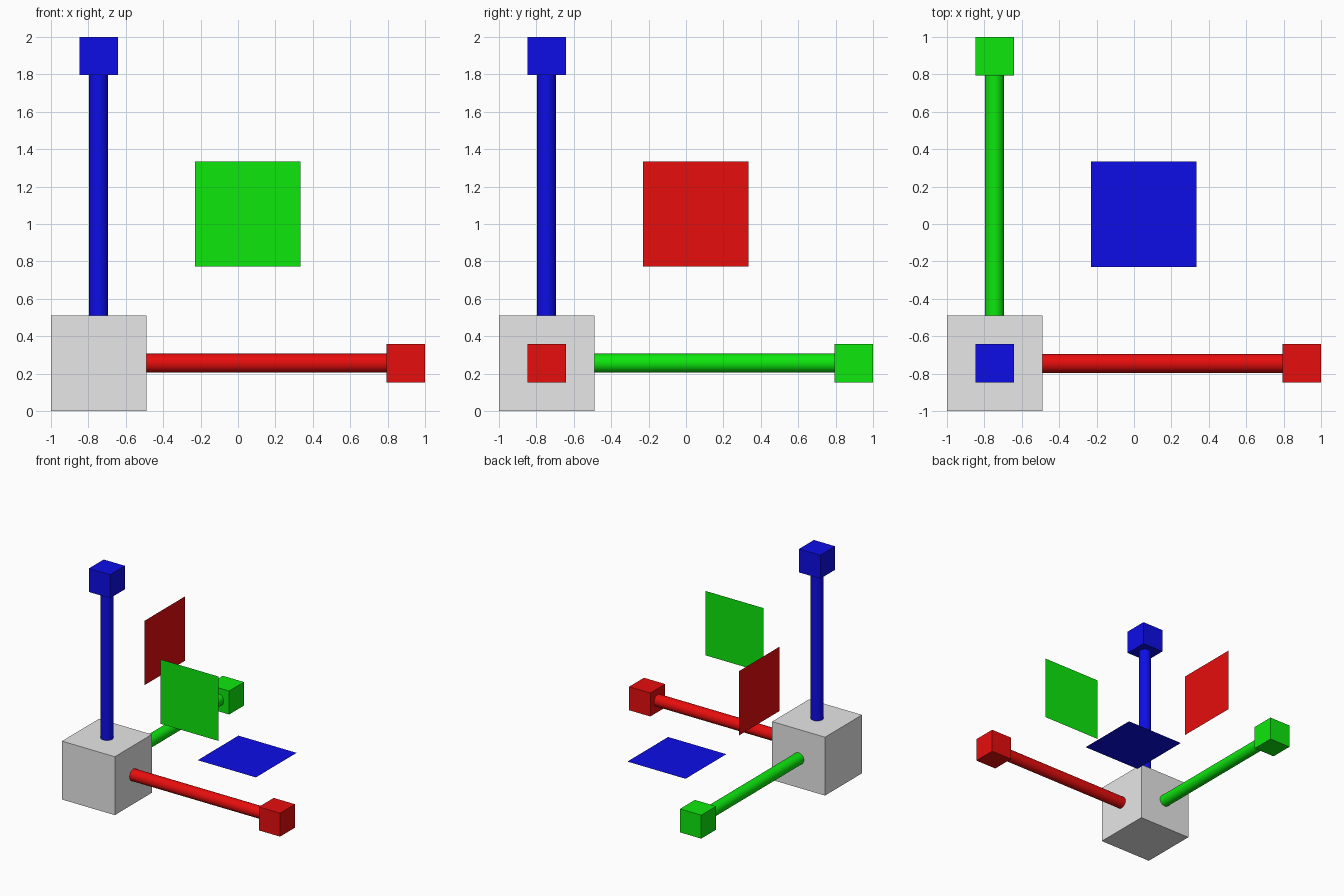
import bpy, bmesh
from mathutils import Matrix, Vector

if "Cube" in bpy.data.objects:
    bpy.data.objects.remove(bpy.data.objects["Cube"])

C = Vector((-0.745, -0.745, 0.256))   # gizmo origin
HUB, TIP, R = 0.51, 0.205, 0.051      # hub size, tip size, shaft radius
REACH = 1.745                         # origin to far end of each tip


def material(name, rgb):
    m = bpy.data.materials.new(name)
    m.diffuse_color = (*rgb, 1)
    m.use_nodes = True
    m.node_tree.nodes["Principled BSDF"].inputs["Base Color"].default_value = m.diffuse_color
    return m


def add(name, bm, mat, smooth=False):
    me = bpy.data.meshes.new(name)
    bm.to_mesh(me)
    bm.free()
    me.materials.append(mat)
    ob = bpy.data.objects.new(name, me)
    bpy.context.collection.objects.link(ob)
    if smooth:
        bpy.context.view_layer.objects.active = ob
        ob.select_set(True)
        bpy.ops.object.shade_smooth_by_angle()
        ob.select_set(False)


def cube(name, centre, size, mat):
    bm = bmesh.new()
    bmesh.ops.create_cube(bm, size=size, matrix=Matrix.Translation(centre))
    add(name, bm, mat)


# Central hub
cube("hub", C, HUB, material("light grey", (0.8, 0.8, 0.8)))

axes = [("x", (1, 0, 0), material("red", (0.8, 0.004, 0.004))),
        ("y", (0, 1, 0), material("green", (0.004, 0.8, 0.004))),
        ("z", (0, 0, 1), material("blue", (0.004, 0.004, 0.8)))]

for name, d, mat in axes:
    d = Vector(d)
    turn = d.to_track_quat('Z', 'Y').to_matrix().to_4x4()

    # Shaft from inside the hub to the tip
    start, end = HUB / 2 - 0.02, REACH - TIP + 0.02
    bm = bmesh.new()
    bmesh.ops.create_cone(bm, cap_ends=True, segments=32, radius1=R, radius2=R,
                          depth=end - start,
                          matrix=Matrix.Translation(C + d * (start + end) / 2) @ turn)
    add(name + "_shaft", bm, mat, smooth=True)

    # Cube tip
    cube(name + "_tip", C + d * (REACH - TIP / 2), TIP, mat)

    # Square plane handle, perpendicular to this axis
    middle = C + (Vector((1, 1, 1)) - d) * 0.797
    bm = bmesh.new()
    bmesh.ops.create_grid(bm, x_segments=1, y_segments=1, size=0.281,
                          matrix=Matrix.Translation(middle) @ turn)
    add(name + "_plane_handle", bm, mat)
